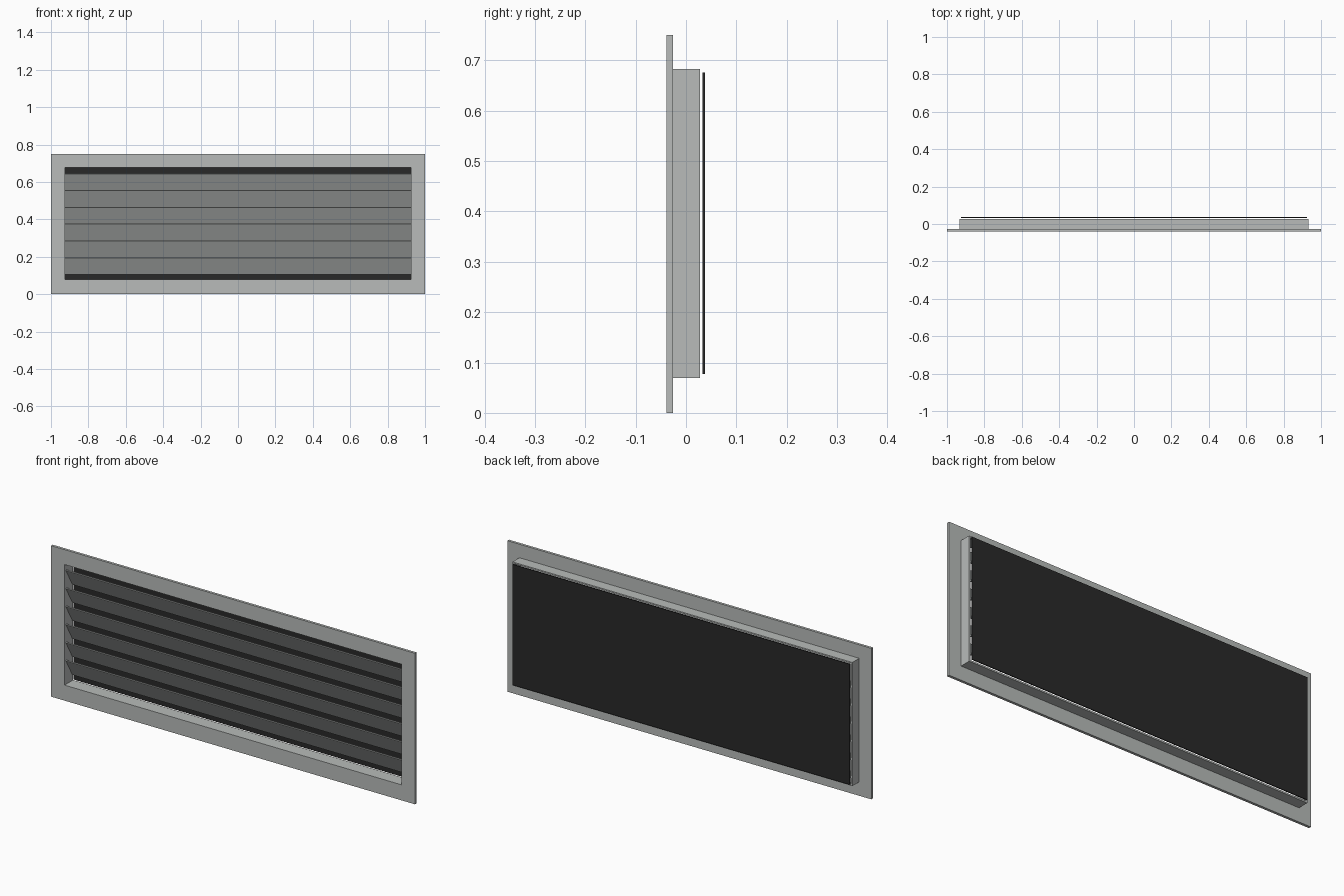
import bpy
import math

if "Cube" in bpy.data.objects:
    bpy.data.objects.remove(bpy.data.objects["Cube"])


def material(name, rgb):
    m = bpy.data.materials.new(name)
    m.diffuse_color = (*rgb, 1.0)
    m.use_nodes = True
    m.node_tree.nodes["Principled BSDF"].inputs["Base Color"].default_value = m.diffuse_color
    return m


GREY = material("light grey metal", (0.48, 0.50, 0.49))
DARK = material("dark mesh", (0.022, 0.022, 0.022))


def build(name, verts, faces, mat):
    me = bpy.data.meshes.new(name)
    me.from_pydata(verts, [], faces)
    me.materials.append(mat)
    ob = bpy.data.objects.new(name, me)
    bpy.context.collection.objects.link(ob)
    return ob


def ring(name, outer, inner, y0, y1, mat):
    """Rectangular frame; outer and inner are (half width, z low, z high)."""
    verts = []
    for w, lo, hi in (outer, inner):
        for y in (y0, y1):
            verts += [(-w, y, lo), (w, y, lo), (w, y, hi), (-w, y, hi)]
    faces = []
    for i in range(4):
        j = (i + 1) % 4
        faces += [(i, j, 8 + j, 8 + i), (4 + j, 4 + i, 12 + i, 12 + j),
                  (j, i, 4 + i, 4 + j), (8 + i, 8 + j, 12 + j, 12 + i)]
    return build(name, verts, faces, mat)


def bar(name, half_w, profile, mat):
    """Four-sided (y, z) profile extruded along x."""
    verts = [(x, y, z) for x in (-half_w, half_w) for y, z in profile]
    faces = [(3, 2, 1, 0), (4, 5, 6, 7)]
    faces += [(i, (i + 1) % 4, 4 + (i + 1) % 4, 4 + i) for i in range(4)]
    return build(name, verts, faces, mat)


# Front flange and the collar behind it
OPENING = (0.926, 0.077, 0.676)
ring("flange", (1.0, 0.0, 0.75), OPENING, -0.039, -0.026, GREY)
ring("collar", (0.934, 0.069, 0.683), OPENING, -0.026, 0.028, GREY)

# Louver blades, high at the front and sloping down to the back
COUNT, PITCH, LENGTH, THICK = 6, 0.0897, 0.104, 0.005
ANGLE = math.radians(60)
c, s = math.cos(ANGLE), math.sin(ANGLE)
for k in range(COUNT):
    cy, cz = -0.001, 0.375 + (k - (COUNT - 1) / 2) * PITCH
    profile = [(cy + a * c + b * s, cz - a * s + b * c)
               for a, b in ((-LENGTH / 2, -THICK / 2), (LENGTH / 2, -THICK / 2),
                            (LENGTH / 2, THICK / 2), (-LENGTH / 2, THICK / 2))]
    bar(f"louver_blade_{k + 1}", 0.926, profile, GREY)

# Dark mesh panel set just behind the collar
bar("mesh_panel", 0.926,
    [(0.033, 0.077), (0.038, 0.077), (0.038, 0.676), (0.033, 0.676)], DARK)
